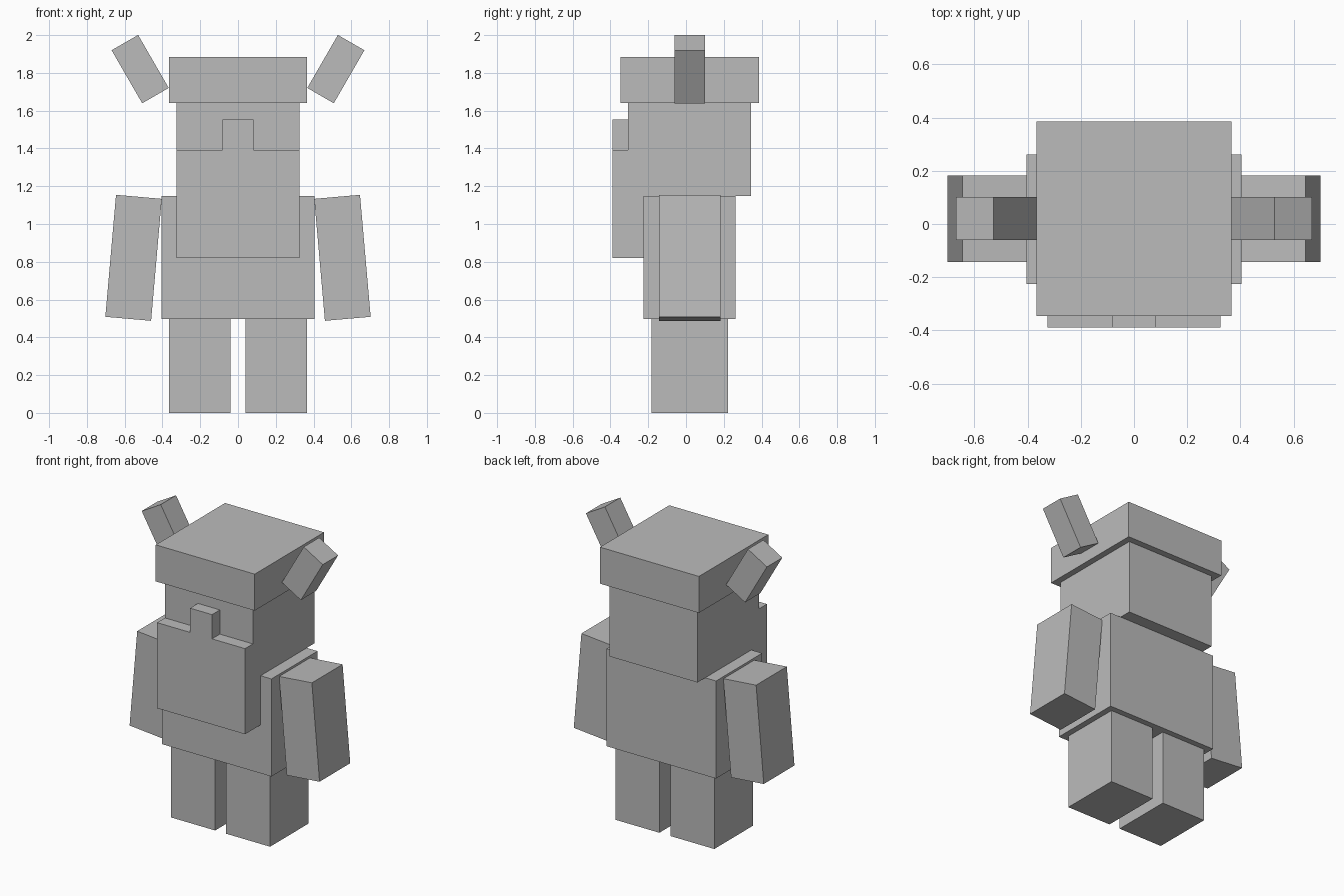
import bpy
import bmesh
from math import radians
from mathutils import Matrix, Vector

cube = bpy.data.objects.get("Cube")
if cube:
    bpy.data.objects.remove(cube, do_unlink=True)

# Single plain grey for the whole figure
grey = bpy.data.materials.new("plain grey")
grey.use_nodes = True
GREY = (0.5, 0.5, 0.5, 1)
grey.diffuse_color = GREY
grey.node_tree.nodes["Principled BSDF"].inputs["Base Color"].default_value = GREY


def finish(name, bm):
    bmesh.ops.recalc_face_normals(bm, faces=bm.faces)
    mesh = bpy.data.meshes.new(name)
    bm.to_mesh(mesh)
    bm.free()
    mesh.materials.append(grey)
    obj = bpy.data.objects.new(name, mesh)
    bpy.context.collection.objects.link(obj)
    return obj


def box(name, center, size, tilt=0):
    """Box of a given size, tilted about the y axis by some degrees."""
    bm = bmesh.new()
    bmesh.ops.create_cube(bm, size=1, matrix=Matrix.Diagonal((*size, 1)))
    obj = finish(name, bm)
    obj.location = center
    obj.rotation_euler.y = radians(tilt)
    return obj


def pair(name, center, size, tilt=0):
    """The same box on both sides of the body."""
    x, y, z = center
    for side, sign in (("left", 1), ("right", -1)):
        box(f"{side}_{name}", (sign * x, y, z), size, sign * tilt)


def side_profile(name, points, half_width):
    """Extrude a (y, z) outline across the width of the body."""
    bm = bmesh.new()
    face = bm.faces.new([bm.verts.new((-half_width, y, z)) for y, z in points])
    extruded = bmesh.ops.extrude_face_region(bm, geom=[face])["geom"]
    verts = [v for v in extruded if isinstance(v, bmesh.types.BMVert)]
    bmesh.ops.translate(bm, verts=verts, vec=Vector((2 * half_width, 0, 0)))
    return finish(name, bm)


# Legs and torso
pair("leg", (0.203, 0.02, 0.248), (0.325, 0.406, 0.496))
box("torso", (0, 0.018, 0.822), (0.81, 0.487, 0.652))

# Arms hang slightly outwards
pair("arm", (0.553, 0.02, 0.821), (0.243, 0.324, 0.648), -5)

# Head with the beard hanging in front of the torso, flush at the sides
side_profile("head_and_beard", [
    (-0.39, 0.82), (-0.226, 0.82), (-0.226, 1.148), (0.343, 1.148),
    (0.343, 1.64), (-0.307, 1.64), (-0.307, 1.392), (-0.39, 1.392),
], 0.325)
box("nose", (0, -0.348, 1.473), (0.162, 0.084, 0.162))

# Cap and its horns
box("cap", (0, 0.02, 1.762), (0.732, 0.732, 0.244))
pair("horn", (0.518, 0.02, 1.82), (0.162, 0.162, 0.324), 30)
